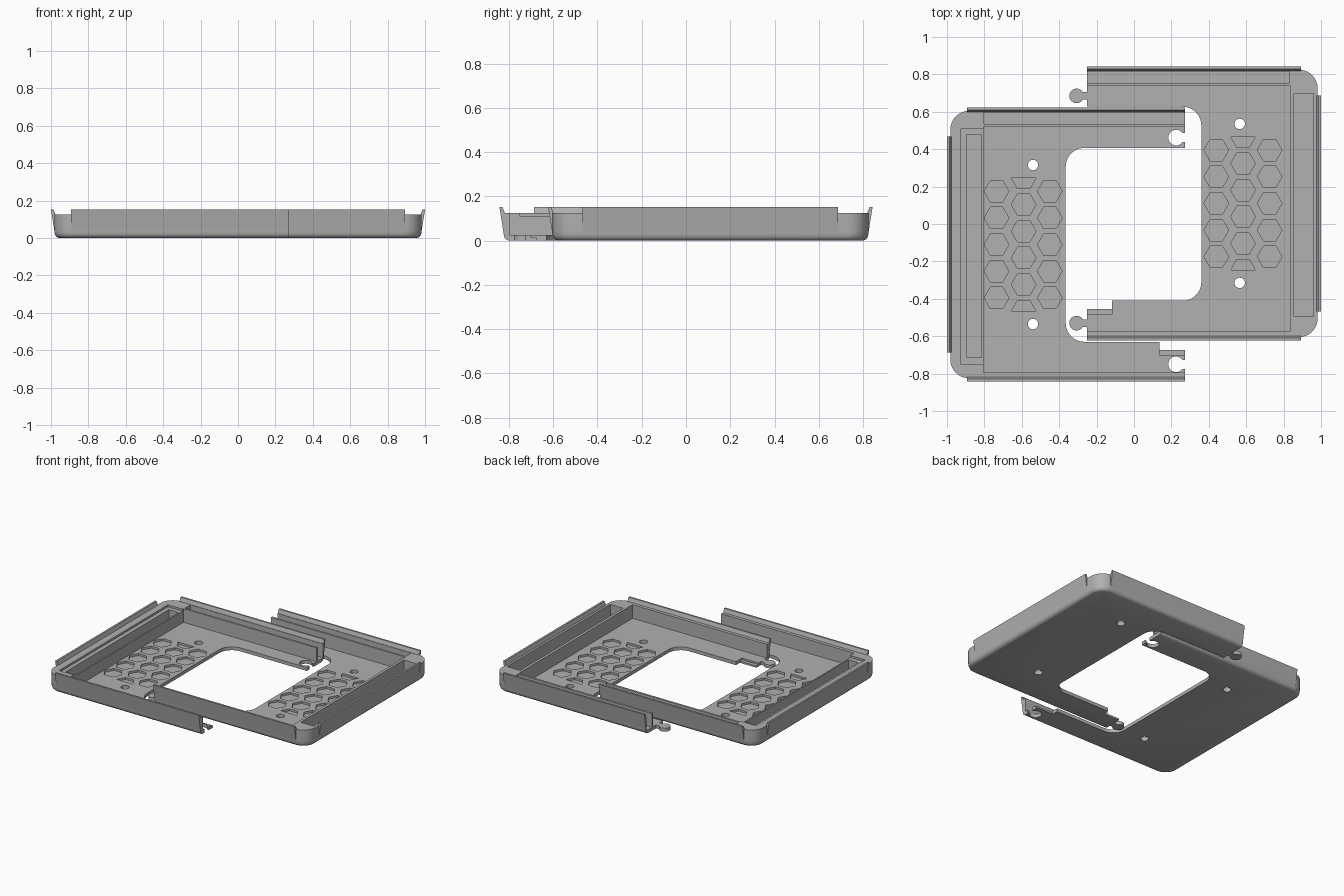
import bpy, bmesh
from math import sin, cos, pi, radians

cube = bpy.data.objects.get("Cube")
if cube:
    bpy.data.objects.remove(cube, do_unlink=True)

grey = bpy.data.materials.new("plain grey")
grey.use_nodes = True
grey.diffuse_color = (0.44, 0.44, 0.44, 1)
grey.node_tree.nodes["Principled BSDF"].inputs["Base Color"].default_value = (0.44, 0.44, 0.44, 1)

FLOOR, RIM, TOP = 0.025, 0.125, 0.3
EDGE_X, EDGE_Y = 0.982, 0.715      # outer faces of a tray half


def rect(u0, u1, v0, v1):
    return [(u0, v0), (u1, v0), (u1, v1), (u0, v1)]


def ngon(u, v, r, n):
    return [(u + r * cos(2 * pi * i / n), v + r * sin(2 * pi * i / n)) for i in range(n)]


def rounded(u0, u1, v0, v1, r, steps=10):
    """Rectangle with rounded corners."""
    pts = []
    for k, (cu, cv) in enumerate([(u1 - r, v1 - r), (u0 + r, v1 - r), (u0 + r, v0 + r), (u1 - r, v0 + r)]):
        for i in range(steps + 1):
            a = pi / 2 * (k + i / steps)
            pts.append((cu + r * cos(a), cv + r * sin(a)))
    return pts


def stack(bm, rings):
    """Closed solid through rings of equal point count."""
    loops = [[bm.verts.new(p) for p in ring] for ring in rings]
    n = len(loops[0])
    bm.faces.new(loops[0][::-1])
    bm.faces.new(loops[-1])
    for a, b in zip(loops, loops[1:]):
        for i in range(n):
            j = (i + 1) % n
            bm.faces.new((a[i], a[j], b[j], b[i]))


def prism(bm, pts, z0, z1):
    stack(bm, [[(u, v, z) for u, v in pts] for z in (z0, z1)])


def finish(bm, name, side, dy):
    """Place a part: u runs outward from the middle, v along y."""
    for v in bm.verts:
        v.co.x *= side
        v.co.y += dy
    bmesh.ops.recalc_face_normals(bm, faces=bm.faces)
    mesh = bpy.data.meshes.new(name)
    bm.to_mesh(mesh)
    bm.free()
    mesh.materials.append(grey)
    obj = bpy.data.objects.new(name, mesh)
    bpy.context.collection.objects.link(obj)
    return obj


def activate(obj):
    bpy.ops.object.select_all(action='DESELECT')
    obj.select_set(True)
    bpy.context.view_layer.objects.active = obj


def cut(body, shapes, side, dy):
    """Subtract a group of separate prisms from the body."""
    bm = bmesh.new()
    for pts, z0, z1 in shapes:
        prism(bm, pts, z0, z1)
    cutter = finish(bm, "cutter", side, dy)
    cutter.hide_render = True
    mod = body.modifiers.new("cut", 'BOOLEAN')
    mod.operation, mod.solver, mod.object = 'DIFFERENCE', 'EXACT', cutter
    activate(body)
    bpy.ops.object.modifier_apply(modifier=mod.name)
    bpy.data.objects.remove(cutter, do_unlink=True)


def tray_half(name, side, dy, end, inner, opening, pocket, hole, columns):
    # solid tray block with a rounded lower edge
    bm = bmesh.new()
    rings = []
    for inset, z in [(0.026, 0), (0.015, 0.004), (0.006, 0.012), (0.002, 0.024), (0, 0.04), (0, RIM)]:
        outline = rounded(-0.6, EDGE_X - inset, -EDGE_Y + inset, EDGE_Y - inset, 0.1 - inset)
        rings.append([(u, v, z) for u, v in outline])
    stack(bm, rings)
    body = finish(bm, name + "_tray", side, dy)

    # arm ends and central opening
    cut(body, [(rect(-1, end, -1, 1), -1, 1)], side, dy)
    cut(body, [(rounded(-1, opening, -0.52, 0.517, 0.1), -1, 1)], side, dy)
    # floor cavity, back channel and side pocket
    cut(body, [(rect(-1, inner, -0.685, 0.63), FLOOR, TOP),
               (rect(-1, inner - 0.003, 0.645, 0.705), FLOOR, TOP),
               (rect(*pocket, -0.605, 0.588), FLOOR, TOP)], side, dy)
    # honeycomb recesses and screw holes
    cells = []
    for k, u in enumerate(columns):
        rows = [-1.5, -0.5, 0.5, 1.5] if k == 1 else [-2, -1, 0, 1, 2]
        cells += [(ngon(u, row * 0.1425, 0.066, 6), 0.01, TOP) for row in rows]
    mid = columns[1]
    for s in (-1, 1):
        half_cell = [(mid - 0.066, s * 0.356), (mid + 0.066, s * 0.356),
                     (mid + 0.033, s * 0.299), (mid - 0.033, s * 0.299)]
        cells.append((half_cell, 0.01, TOP))
        cells.append((ngon(hole, s * 0.425, 0.028, 24), -1, TOP))
    cut(body, cells, side, dy)
    # stepped notch on the front arm
    cut(body, [(rect(-1, end + 0.135, -0.565, -0.4), -1, 1)], side, dy)
    cut(body, [(rect(-1, end + 0.135, -0.59, -0.4), 0.013, 1)], side, dy)
    return body


def clip_rails(name, side, dy, end):
    # flared lips along the outer walls: (outward offset, height)
    section = [(-0.008, 0.04), (0, 0.04), (0.018, 0.152), (0.004, 0.152), (-0.008, 0.12)]
    bm = bmesh.new()
    stack(bm, [[(EDGE_X + o, v, z) for o, z in section] for v in (-0.577, 0.577)])
    for s in (-1, 1):
        stack(bm, [[(u, s * (EDGE_Y + o), z) for o, z in section] for u in (end, 0.893)])
    finish(bm, name + "_clip_rails", side, dy)


# left-hand tray (-x) with keyhole sockets
body = tray_half("socket", -1, -0.11, -0.272, 0.805, 0.365, (0.815, 0.895), 0.54, (0.45, 0.59, 0.735))
cut(body, [(rect(0.79, 0.925, -0.64, 0.62), 0.11, TOP)], -1, -0.11)
for v in (0.572, -0.64):
    cut(body, [(ngon(-0.225, v, 0.042, 32), -1, TOP)], -1, -0.11)
    cut(body, [(rect(-0.5, -0.24, v - 0.024, v + 0.024), -1, TOP)], -1, -0.11)
clip_rails("socket", -1, -0.11, -0.272)

# right-hand tray (+x) with round joining tabs
other = tray_half("tab", 1, 0.11, -0.252, 0.835, 0.36, (0.855, 0.96), 0.565, (0.44, 0.583, 0.725))
clip_rails("tab", 1, 0.11, -0.252)
for label, v in (("back", 0.575), ("front", -0.64)):
    bm = bmesh.new()
    prism(bm, ngon(-0.307, v, 0.039, 32), 0, FLOOR)
    prism(bm, rect(-0.29, -0.25, v - 0.02, v + 0.02), 0, FLOOR)
    finish(bm, label + "_joining_tab", 1, 0.11)

for obj in (body, other):
    activate(obj)
    bpy.ops.object.shade_smooth_by_angle(angle=radians(30))
